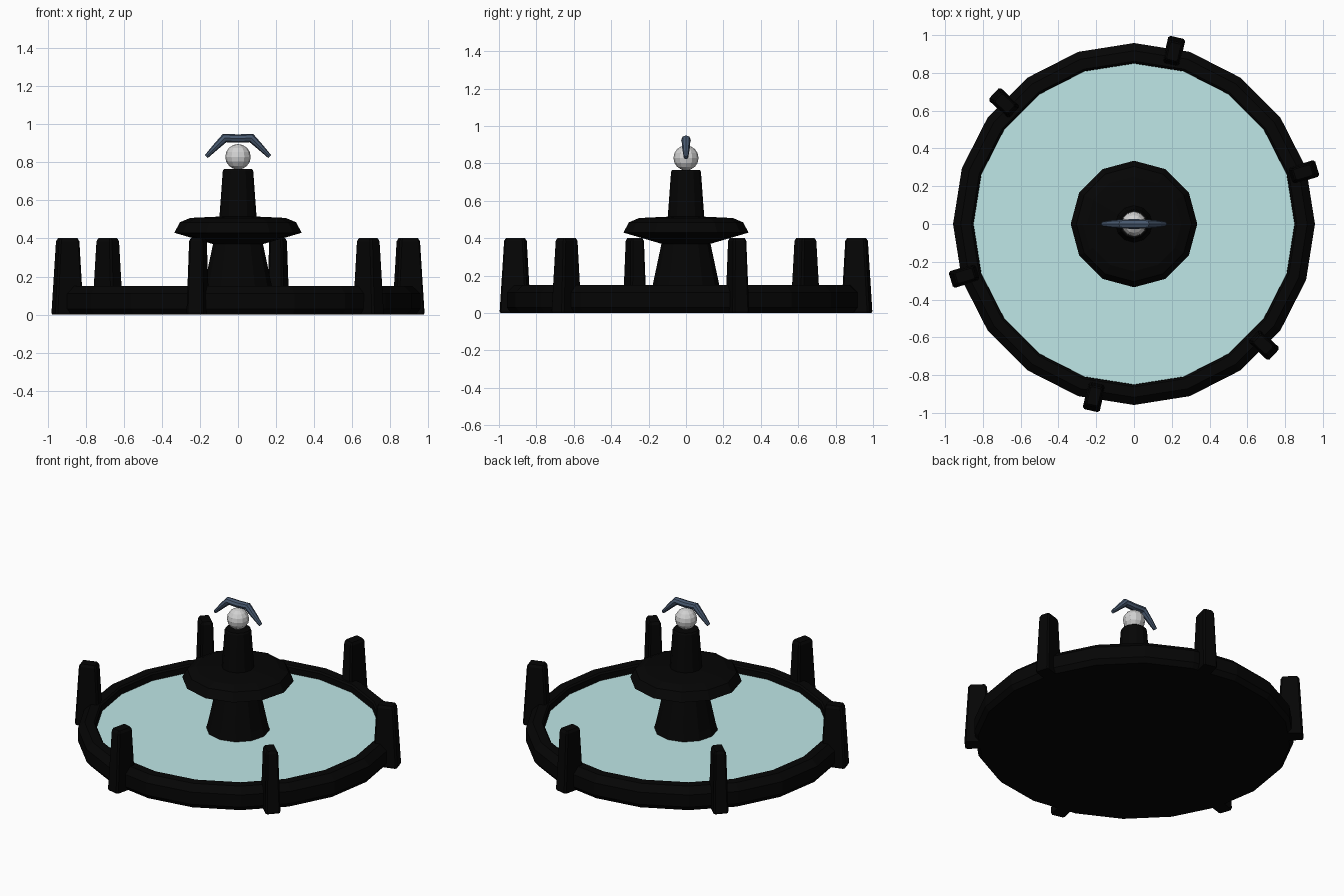
import bpy, bmesh, math
from mathutils import Vector, Matrix

if "Cube" in bpy.data.objects:
    bpy.data.objects.remove(bpy.data.objects["Cube"], do_unlink=True)


def material(name, rgb):
    m = bpy.data.materials.new(name)
    m.use_nodes = True
    m.diffuse_color = (*rgb, 1)
    bsdf = m.node_tree.nodes["Principled BSDF"]
    bsdf.inputs["Base Color"].default_value = (*rgb, 1)
    bsdf.inputs["Roughness"].default_value = 0.8
    return m


STONE = material("black stone", (0.0015, 0.0015, 0.0015))
WATER = material("pale water", (0.52, 0.80, 0.80))
PEARL = material("pearl grey", (0.64, 0.64, 0.64))
SLATE = material("slate blue", (0.065, 0.10, 0.16))


def finish(bm, name, mat):
    bmesh.ops.recalc_face_normals(bm, faces=bm.faces)
    me = bpy.data.meshes.new(name)
    bm.to_mesh(me)
    bm.free()
    me.materials.append(mat)
    ob = bpy.data.objects.new(name, me)
    bpy.context.collection.objects.link(ob)
    return ob


def skin(bm, rings):
    """Join successive rings with quads and cap both ends."""
    loops = [[bm.verts.new(p) for p in r] for r in rings]
    n = len(loops[0])
    for a, b in zip(loops, loops[1:]):
        for i in range(n):
            j = (i + 1) % n
            bm.faces.new((a[i], a[j], b[j], b[i]))
    bm.faces.new(loops[0])
    bm.faces.new(loops[-1])


def turned(name, profile, sides, mat):
    """Lathe a (radius, height) profile about z."""
    bm = bmesh.new()
    skin(bm, [[(r * math.cos(math.tau * i / sides), r * math.sin(math.tau * i / sides), z)
               for i in range(sides)] for r, z in profile])
    return finish(bm, name, mat)


# Basin with a raised rim, and the water sunk inside it
turned("basin", [(0.935, 0), (0.958, 0.03), (0.958, 0.11), (0.917, 0.15), (0.862, 0.15),
                 (0.852, 0.14), (0.85, 0.09)], 20, STONE)
turned("water", [(0.85, 0.095), (0.85, 0.102)], 20, WATER)

# Central pedestal, tray and neck
turned("pedestal", [(0.196, 0.08), (0.178, 0.15), (0.125, 0.40)], 12, STONE)
turned("tray", [(0.13, 0.37), (0.335, 0.43), (0.305, 0.485), (0.27, 0.50),
                (0.25, 0.508), (0.10, 0.515)], 12, STONE)
turned("neck", [(0.10, 0.48), (0.08, 0.755), (0.074, 0.765)], 12, STONE)


def post_ring(a, b, w, z, c):
    """Rectangle from radius a to b and half width w, with corners cut by c."""
    return [(a + c, -w, z), (b - c, -w, z), (b, c - w, z), (b, w - c, z),
            (b - c, w, z), (a + c, w, z), (a, w - c, z), (a, c - w, z)]


# Six tapered posts around the rim: (inner r, outer r, half width, height, corner cut)
POST = [(0.863, 1.010, 0.043, 0, 0.008), (0.860, 1.014, 0.046, 0.01, 0.01),
        (0.880, 0.992, 0.037, 0.385, 0.01), (0.890, 0.982, 0.029, 0.402, 0.006)]
for k in range(6):
    bm = bmesh.new()
    skin(bm, [post_ring(*row) for row in POST])
    bm.transform(Matrix.Rotation(math.radians(17 + 60 * k), 4, "Z"))
    finish(bm, f"post_{k + 1}", STONE)

# Ball on top of the neck
bm = bmesh.new()
bmesh.ops.create_uvsphere(bm, u_segments=12, v_segments=8, radius=0.067)
bm.transform(Matrix.Translation((0, 0, 0.829)))
finish(bm, "ball", PEARL)

# Bent wing-shaped ornament: (centre x, centre z, half width in y, half thickness, tilt)
STATIONS = [(0.166, 0.831, 0.012, 0.011, 45), (0.118, 0.880, 0.020, 0.017, 45),
            (0.070, 0.928, 0.024, 0.024, 22), (0, 0.925, 0.026, 0.022, 0)]
path = STATIONS + [(-x, z, w, t, -a) for x, z, w, t, a in STATIONS[-2::-1]]
rings = []
for x, z, w, t, a in path:
    out = Vector((math.sin(math.radians(a)), 0, math.cos(math.radians(a))))
    rings.append([Vector((x, w * math.cos(math.tau * i / 8), z)) + out * t * math.sin(math.tau * i / 8)
                  for i in range(8)])
bm = bmesh.new()
skin(bm, rings)
finish(bm, "wing_ornament", SLATE)
